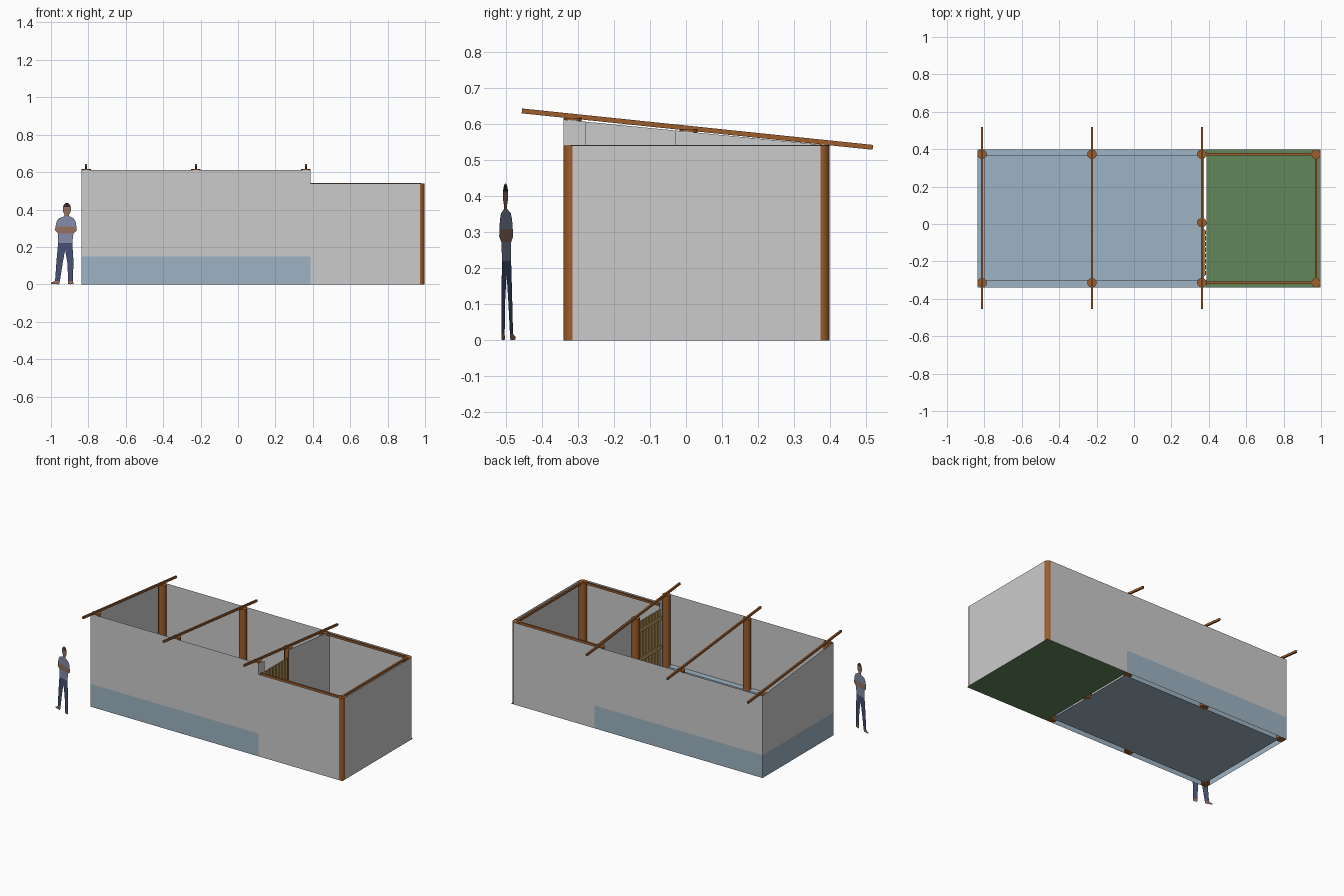
import bpy, math
from mathutils import Vector

if "Cube" in bpy.data.objects:
    bpy.data.objects.remove(bpy.data.objects["Cube"])

def mat(name, r, g, b):
    m = bpy.data.materials.new(name)
    m.diffuse_color = (r, g, b, 1)
    m.use_nodes = True
    m.node_tree.nodes["Principled BSDF"].inputs["Base Color"].default_value = m.diffuse_color
    return m

WOOD = mat("wood", .34, .11, .025)
TAN = mat("gate_wood", .50, .33, .11)
BLUE = mat("blue_concrete", .34, .45, .55)
GREEN = mat("grass", .12, .24, .10)
SHIRT = mat("shirt", .23, .26, .40)
DENIM = mat("denim", .06, .08, .17)
SKIN = mat("skin", .30, .16, .11)
HAIR = mat("hair", .03, .025, .025)

def mesh(name, polys, m=None):
    verts, faces = [], []
    for p in polys:
        faces.append(range(len(verts), len(verts) + len(p)))
        verts += p
    me = bpy.data.meshes.new(name)
    me.from_pydata(verts, [], [list(f) for f in faces])
    ob = bpy.data.objects.new(name, me)
    bpy.context.collection.objects.link(ob)
    if m:
        me.materials.append(m)
    return ob

def panel(a, b, z0, za, zb):
    # upright quad from plan point a to b, top may slope
    return [(*a, z0), (*b, z0), (*b, zb), (*a, za)]

def box(name, lo, hi, m):
    bpy.ops.mesh.primitive_cube_add(size=1, location=[(a + b) / 2 for a, b in zip(lo, hi)])
    ob = bpy.context.object
    ob.name = name
    ob.scale = [b - a for a, b in zip(lo, hi)]
    ob.data.materials.append(m)
    return ob

XL, XM, XR = -.837, .3875, .998      # left wall, partition, right wall
YF, YB = -.339, .398                 # front wall, back wall
R = .025
PF, PB = YF + R, YB - R              # post rows
PX = (XL + R, -.225, XM - R)         # rafter bays
PR = XR - R
LOW, HIGH, BAND = .54, .612, .15

def slope(y):
    return HIGH + (y - YF) / (YB - YF) * (LOW - HIGH)

# grey walls
mesh("front_wall", [panel((XL, YF), (XM, YF), BAND, HIGH, HIGH),
                    panel((XM, YF), (PR, YF), 0, LOW, LOW)])
mesh("back_wall", [panel((XM, YB), (XL, YB), BAND, LOW, LOW),
                   panel((PR, YB), (XM, YB), 0, LOW, LOW)])
mesh("left_wall", [panel((XL, YB), (XL, YF), BAND, LOW, HIGH)])
mesh("right_wall", [panel((XR, PF), (XR, PB), 0, LOW, LOW)])
G0, G1 = -.277, -.03                 # gate opening
mesh("partition", [panel((XM, YF), (XM, G0), 0, HIGH, slope(G0)),
                   panel((XM, G1), (XM, YB), 0, slope(G1), LOW)])

# blue footing: outer skirt, ledge, inner sides and floor
xi, yf, yb, xe = XL + .037, YF + .04, YB - .035, XM - .012
mesh("footing_skirt", [panel((XL, YF), (XM, YF), 0, BAND, BAND),
                       panel((XM, YB), (XL, YB), 0, BAND, BAND),
                       panel((XL, YB), (XL, YF), 0, BAND, BAND)], BLUE)
mesh("footing_ledge", [
    [(XL, YF, BAND), (XM, YF, BAND), (XM, yf, BAND), (xi, yf, BAND)],
    [(XL, YF, BAND), (xi, yf, BAND), (xi, yb, BAND), (XL, YB, BAND)],
    [(XL, YB, BAND), (xi, yb, BAND), (XM, yb, BAND), (XM, YB, BAND)]], BLUE)
mesh("footing_inner_sides", [panel((xe, yf), (xi, yf), 0, BAND, BAND),
                             panel((xi, yf), (xi, yb), 0, BAND, BAND),
                             panel((xi, yb), (xe, yb), 0, BAND, BAND)], BLUE)
mesh("shelter_floor", [[(xi, yf, 0), (xe, yf, 0), (xe, yb, 0), (xi, yb, 0)]], BLUE)
mesh("grass_floor", [[(XM, YF, 0), (XR, YF, 0), (XR, YB, 0), (XM, YB, 0)]], GREEN)

# round posts
def post(name, x, y, h):
    bpy.ops.mesh.primitive_cylinder_add(vertices=24, radius=R, depth=h, location=(x, y, h / 2))
    ob = bpy.context.object
    ob.name = name
    ob.data.materials.append(WOOD)
    bpy.ops.object.shade_smooth_by_angle(angle=math.radians(40))

for i, x in enumerate(PX):
    post(f"front_post_{i}", x, PF, .617)
    post(f"back_post_{i}", x, PB, .542)
post("gate_post", PX[2], .007, .585)
post("front_corner_post", PR, PF, LOW)
post("back_corner_post", PR, PB, LOW)

# sloping rafters
A, B = Vector((0, -.455, .636)), Vector((0, .518, .535))
d = B - A
for i, x in enumerate(PX):
    c = (A + B) / 2
    bpy.ops.mesh.primitive_cube_add(size=1, location=(x, c.y, c.z),
                                    rotation=(math.atan2(d.z, d.y), 0, 0))
    ob = bpy.context.object
    ob.name = f"rafter_{i}"
    ob.scale = (.011, d.length, .0135)
    ob.data.materials.append(WOOD)

# top rails of the open yard
w, z0, z1 = .006, .528, .5415
box("yard_front_rail", (PX[2], PF - w, z0), (PR, PF + w, z1), WOOD)
box("yard_back_rail", (PX[2], PB - w, z0), (PR, PB + w, z1), WOOD)
box("yard_end_rail", (PR - w, PF, z0), (PR + w, PB, z1), WOOD)

# slatted gate
n = 8
step = (G1 - G0) / n
for i in range(n):
    y = G0 + i * step
    box(f"gate_slat_{i}", (XM - .009, y + .004, .02), (XM - .003, y + step - .004, .53), TAN)
for i, z in enumerate((.08, .27, .46)):
    box(f"gate_crossbar_{i}", (XM - .015, G0, z), (XM - .009, G1, z + .025), TAN)

# flat cutout person for scale, turned slightly; points are (u, z) in 1/1000
def cutout(name, polys, m):
    mesh(name, [[(-.916 + u / 1000, -.5 - .33 * u / 1000, z / 1000) for u, z in p]
                for p in polys], m)

def arc(t0, t1):
    ts = [math.radians(t0 + (t1 - t0) * i / 10) for i in range(11)]
    return [(1 + 22 * math.cos(t), 402 + 33 * math.sin(t)) for t in ts]

cutout("person_hair", [arc(20, 160)], HAIR)
cutout("person_head", [arc(160, 380), [(-12, 374), (-14, 362), (14, 362), (12, 374)]], SKIN)
cutout("person_shirt", [
    [(-14, 364), (-44, 352), (-54, 335), (-60, 308), (52, 308), (48, 335), (38, 352), (14, 364)],
    [(-46, 272), (-46, 220), (30, 220), (36, 272)]], SHIRT)
cutout("person_arms", [[(-60, 308), (-62, 288), (-46, 272), (36, 272), (54, 288), (52, 308)]], SKIN)
cutout("person_trousers", [
    [(-46, 220), (-54, 130), (-62, 18), (-36, 18), (-22, 110), (-8, 185), (-8, 220)],
    [(-8, 220), (-8, 185), (4, 110), (8, 18), (34, 18), (36, 130), (30, 220)]], DENIM)
cutout("person_shoes", [
    [(-62, 18), (-84, 9), (-84, 2), (-40, 0), (-36, 18)],
    [(8, 18), (6, 2), (20, 0), (36, 3), (34, 18)]], SKIN)
